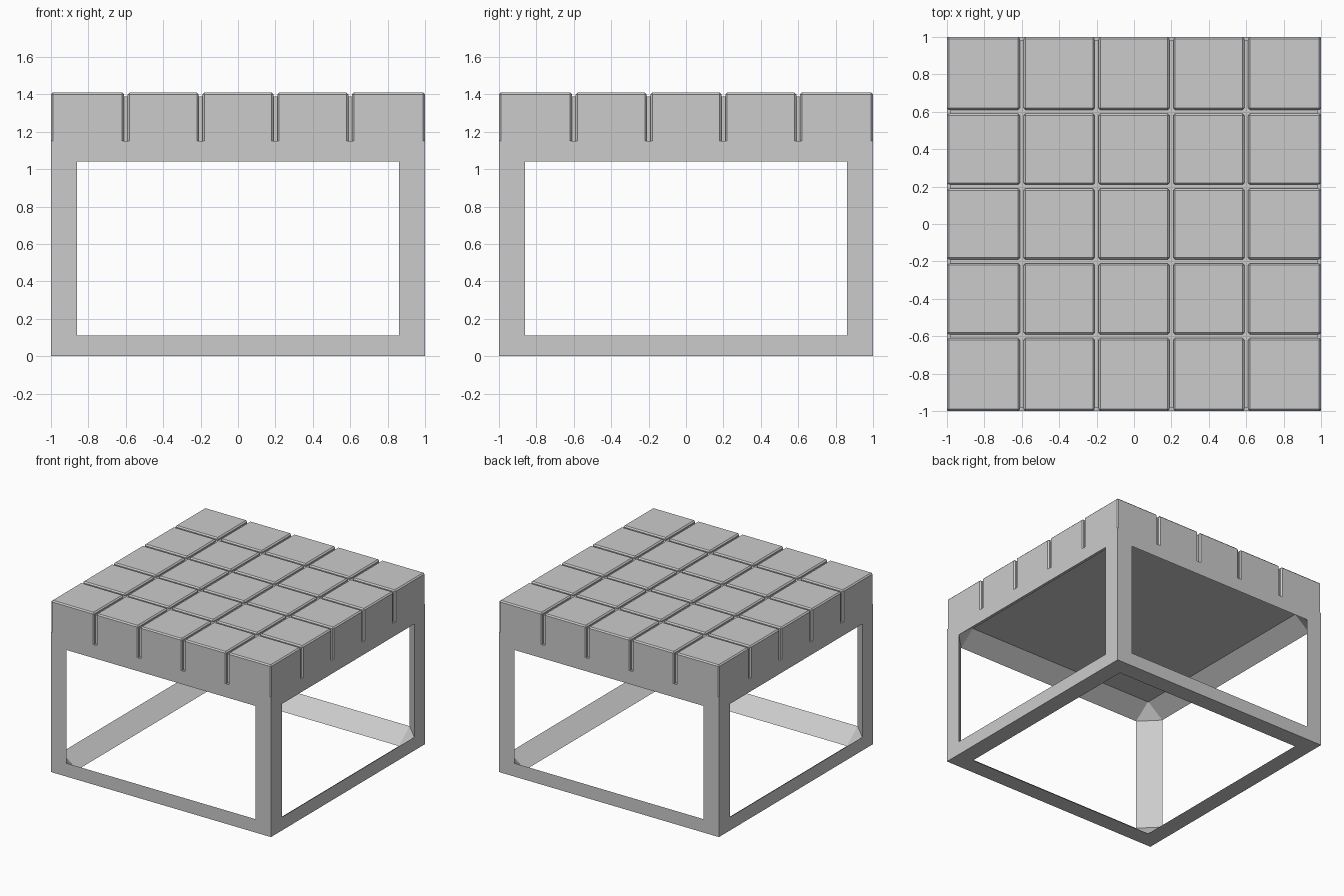
import bpy
import bmesh
from itertools import product
from mathutils import Vector

cube = bpy.data.objects.get("Cube")
if cube:
    bpy.data.objects.remove(cube, do_unlink=True)

FRAME_TOP, SEAT_TOP = 1.15, 1.41
INSET = Vector((0.14, 0.14, 0.11))   # rim width along each axis
PITCH, GAP, BEVEL = 0.4, 0.02, 0.01

grey = bpy.data.materials.new("light_grey")
grey.use_nodes = True
colour = (0.6, 0.6, 0.6, 1)
grey.diffuse_color = colour
grey.node_tree.nodes["Principled BSDF"].inputs["Base Color"].default_value = colour


def finish(name, bm):
    bmesh.ops.recalc_face_normals(bm, faces=bm.faces)
    mesh = bpy.data.meshes.new(name)
    bm.to_mesh(mesh)
    bm.free()
    mesh.materials.append(grey)
    obj = bpy.data.objects.new(name, mesh)
    bpy.context.collection.objects.link(obj)
    return obj


def add_box(bm, low, high):
    low, high = Vector(low), Vector(high)
    verts = bmesh.ops.create_cube(bm, size=1)["verts"]
    for v in verts:
        v.co = Vector(a * b for a, b in zip(v.co, high - low)) + (low + high) / 2
    return verts


# Open frame: triangular-section legs and rails along the edges of a box
bm = bmesh.new()
corner, inner = {}, {}
for signs in product((-1, 1), repeat=3):
    point = Vector((signs[0], signs[1], FRAME_TOP * (signs[2] + 1) / 2))
    corner[signs] = bm.verts.new(point)
    for axis in range(3):
        shift = Vector(s * w for s, w in zip(signs, INSET))
        shift[axis] = 0
        inner[signs, axis] = bm.verts.new(point - shift)

for a in corner:
    bm.faces.new([inner[a, axis] for axis in range(3)])
    for along in range(3):
        if a[along] > 0:
            continue
        b = tuple(-s if i == along else s for i, s in enumerate(a))
        p, q = [i for i in range(3) if i != along]
        for axis in (p, q):
            bm.faces.new((corner[a], corner[b], inner[b, axis], inner[a, axis]))
        bm.faces.new((inner[a, p], inner[b, p], inner[b, q], inner[a, q]))
finish("frame", bm)

# Seat core that forms the groove floors and the flat underside
bm = bmesh.new()
side = 1 - GAP
add_box(bm, (-side, -side, FRAME_TOP - 0.002), (side, side, SEAT_TOP - GAP))
finish("seat_core", bm)

# Grid of seat pads, chamfered on the top and upright edges
bm = bmesh.new()
for i, j in product(range(5), repeat=2):
    low, high = [], []
    for k in (i, j):
        start = -1 + k * PITCH
        low.append(start + (GAP / 2 if k > 0 else 0))
        high.append(start + PITCH - (GAP / 2 if k < 4 else 0))
    add_box(bm, (*low, FRAME_TOP), (*high, SEAT_TOP))
edges = [e for e in bm.edges if max(v.co.z for v in e.verts) > FRAME_TOP + BEVEL]
bmesh.ops.bevel(bm, geom=edges, offset=BEVEL, segments=1, affect='EDGES')
finish("seat_pads", bm)
